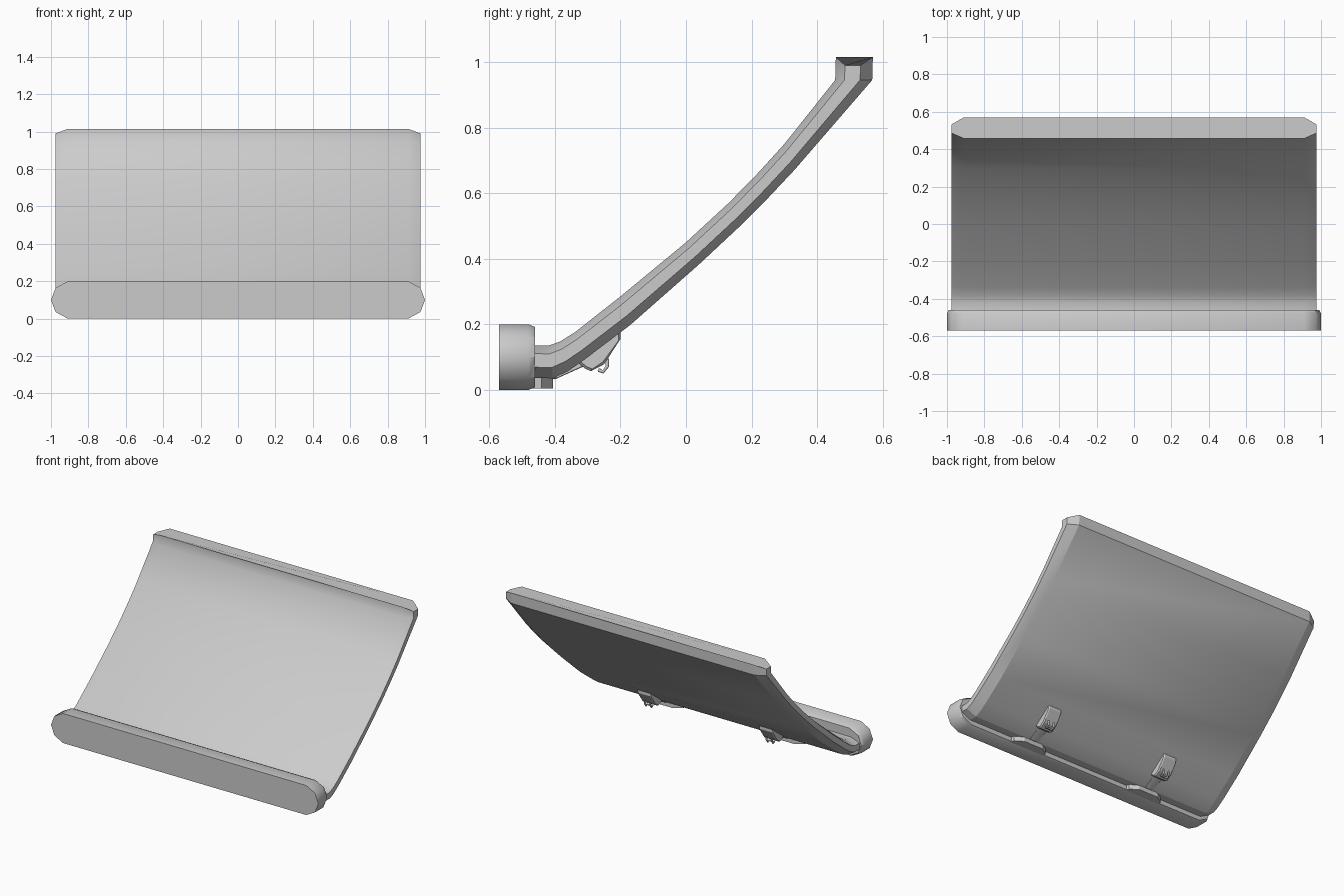
import bpy, bmesh, math
from mathutils import Vector

cube = bpy.data.objects.get("Cube")
if cube:
    bpy.data.objects.remove(cube, do_unlink=True)

grey = bpy.data.materials.new("light grey")
grey.use_nodes = True
grey.diffuse_color = (0.6, 0.6, 0.6, 1)
grey.node_tree.nodes["Principled BSDF"].inputs["Base Color"].default_value = (0.6, 0.6, 0.6, 1)


def finish(bm, name, limit=30, keep_smooth=lambda e: False):
    """Smooth the faces, mark sharp edges and make the object."""
    bmesh.ops.recalc_face_normals(bm, faces=bm.faces)
    for f in bm.faces:
        f.smooth = True
    for e in bm.edges:
        e.smooth = keep_smooth(e) or e.calc_face_angle(0) < math.radians(limit)
    mesh = bpy.data.meshes.new(name)
    bm.to_mesh(mesh)
    bm.free()
    mesh.materials.append(grey)
    obj = bpy.data.objects.new(name, mesh)
    bpy.context.collection.objects.link(obj)
    return obj


def loft(name, rings, **kw):
    """Skin a list of closed rings and cap both ends."""
    bm = bmesh.new()
    vs = [[bm.verts.new(p) for p in ring] for ring in rings]
    n = len(vs[0])
    for a, b in zip(vs, vs[1:]):
        for i in range(n):
            j = (i + 1) % n
            bm.faces.new((a[i], a[j], b[j], b[i]))
    bm.faces.new(vs[0])
    bm.faces.new(vs[-1])
    bm.verts.index_update()
    return finish(bm, name, **kw)


def side_plate(name, profile, x, width, bevel=0.008):
    """Extrude a (y, z) profile across x with narrowed, chamfered rims."""
    mid = sum((Vector(p) for p in profile), Vector((0, 0))) / len(profile)
    rings = []
    for dx, inset in ((-width, bevel), (bevel - width, 0), (width - bevel, 0), (width, bevel)):
        ring = []
        for p in profile:
            d = Vector(p) - mid
            q = mid + d * (1 - inset / max(d.length, 0.02))
            ring.append((x + dx, q.x, q.y))
        rings.append(ring)
    return loft(name, rings, limit=25)


# Front bar: rounded-end outline with a chamfered rear rim
half = [(1, 0.1), (0.975, 0.165), (0.91, 0.2)]
upper = half + [(-x, z) for x, z in reversed(half)]
outline = upper + [(x, 0.2 - z) for x, z in reversed(upper[1:-1])]


def bar_ring(y, d):
    return [(x * (1 - d), y, 0.1 + (z - 0.1) * (1 - d * 8)) for x, z in outline]


loft("front_bar", [bar_ring(-0.57, 0), bar_ring(-0.48, 0), bar_ring(-0.46, 0.01)],
     keep_smooth=lambda e: abs(e.verts[0].co.y - e.verts[1].co.y) > 0.05)

# Curved deck: front and back lines, joined by a chamfered section
front = [(-.46, .135), (-.42, .135), (-.385, .147), (-.34, .175), (-.2, .285), (0, .45),
         (.13, .57), (.22, .662), (.3, .75), (.455, .945), (.457, 1.015)]
back = [(-.46, .037), (-.405, .035), (-.36, .057), (-.31, .092), (-.17, .198), (.04, .383),
        (.16, .495), (.25, .585), (.33, .67), (.568, .945), (.57, 1.015)]
rings = []
for i, (f, b) in enumerate(zip(front, back)):
    f, b = Vector(f), Vector(b)
    drop = Vector((0, 0.025 if i == len(front) - 1 else 0))
    s1, s2 = f.lerp(b, 0.25) - drop, f.lerp(b, 0.67) - drop
    right = [(0.91, *f), (0.975, *s1), (0.975, *s2), (0.91, *b)]
    rings.append(right + [(-x, y, z) for x, y, z in reversed(right)])


def on_front(e):
    # column indices of the front surface and its two chamfers
    inner = all(v.index % 8 in (0, 1, 6, 7) for v in e.verts)
    on_rim = all(v.index % 8 in (1, 6) for v in e.verts)
    on_end = all(v.index >= 80 or v.index < 8 for v in e.verts)
    return inner and not on_rim and not on_end


loft("curved_deck", rings, limit=22, keep_smooth=on_front)

# Two latches under the deck
for side, x in (("left", 0.455), ("right", -0.455)):
    # Foot: half-octagon pad behind the bar
    foot = [(-.13, -.47), (.13, -.47), (.125, -.44), (.07, -.405), (-.07, -.405), (-.125, -.44)]
    loft(side + "_foot", [[(x + u, y, z) for u, y in foot] for z in (0.005, 0.045)])
    # Stem and wedge bracket
    side_plate(side + "_stem", [(-.42, .04), (-.4, .032), (-.3, .077), (-.27, .13)], x, 0.03)
    side_plate(side + "_bracket", [(-.33, .085), (-.31, .066), (-.29, .057), (-.25, .078),
                                   (-.2, .155), (-.2, .18)], x, 0.05)
    # Hook: bent wire loop hanging from the bracket
    curve = bpy.data.curves.new(side + "_hook", "CURVE")
    curve.dimensions = "3D"
    curve.bevel_depth = 0.006
    curve.bevel_resolution = 1
    path = [(-.02, -.24, .095), (-.02, -.24, .072), (-.02, -.253, .055), (-.02, -.265, .06)]
    path += [(-u, y, z) for u, y, z in reversed(path)]
    spline = curve.splines.new("POLY")
    spline.points.add(len(path) - 1)
    for pt, (u, y, z) in zip(spline.points, path):
        pt.co = (x + u, y, z, 1)
    curve.materials.append(grey)
    bpy.context.collection.objects.link(bpy.data.objects.new(side + "_hook", curve))
